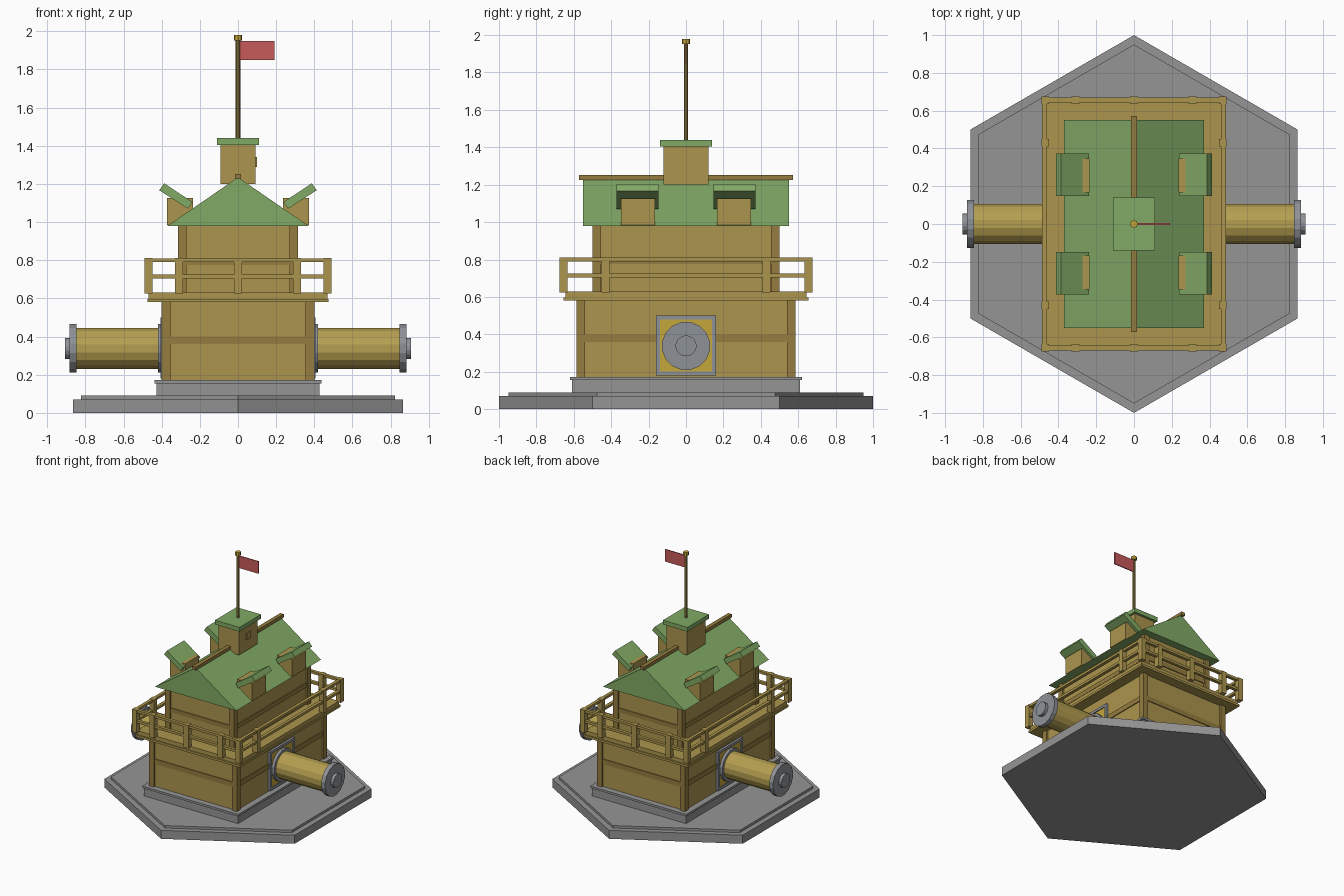
import bpy, bmesh, math

if "Cube" in bpy.data.objects:
    bpy.data.objects.remove(bpy.data.objects["Cube"])


def mat(name, r, g, b):
    m = bpy.data.materials.new(name)
    m.diffuse_color = (r, g, b, 1)
    m.use_nodes = True
    m.node_tree.nodes["Principled BSDF"].inputs["Base Color"].default_value = m.diffuse_color
    return m


STONE = mat("stone grey", .30, .30, .30)
METAL = mat("steel grey", .27, .285, .31)
WOOD = mat("tan wood", .41, .30, .075)
DARK = mat("dark wood", .30, .205, .05)
BARREL = mat("barrel yellow", .46, .345, .08)
GOLD = mat("gold", .56, .385, .045)
GREEN = mat("roof green", .22, .40, .13)
RED = mat("flag red", .57, .10, .10)


def make(name, bm, m):
    bmesh.ops.recalc_face_normals(bm, faces=bm.faces)
    me = bpy.data.meshes.new(name)
    bm.to_mesh(me)
    bm.free()
    me.materials.append(m)
    o = bpy.data.objects.new(name, me)
    bpy.context.collection.objects.link(o)
    return o


def box(name, x0, x1, y0, y1, z0, z1, m):
    bm = bmesh.new()
    bmesh.ops.create_cube(bm, size=1)
    for v in bm.verts:
        v.co = (x0 + (v.co.x + .5) * (x1 - x0), y0 + (v.co.y + .5) * (y1 - y0),
                z0 + (v.co.z + .5) * (z1 - z0))
    return make(name, bm, m)


def cbox(name, hx, hy, z0, z1, m):
    return box(name, -hx, hx, -hy, hy, z0, z1, m)


def prism(name, pts, y0, y1, m):
    """Extrude an x-z outline along y."""
    bm = bmesh.new()
    f = bm.faces.new([bm.verts.new((x, y0, z)) for x, z in pts])
    r = bmesh.ops.extrude_face_region(bm, geom=[f])
    for v in r["geom"]:
        if isinstance(v, bmesh.types.BMVert):
            v.co.y = y1
    return make(name, bm, m)


def cyl(name, r, a, b, n, m, axis="z", cz=0):
    """Cylinder from a to b along z, or along x at height cz."""
    bm = bmesh.new()
    off = math.pi / 2 if axis == "z" else math.pi / n
    rings = []
    for t in (a, b):
        ring = []
        for i in range(n):
            u = off + 2 * math.pi * i / n
            c, s = r * math.cos(u), r * math.sin(u)
            ring.append(bm.verts.new((c, s, t) if axis == "z" else (t, c, cz + s)))
        rings.append(ring)
        bm.faces.new(ring)
    for i in range(n):
        j = (i + 1) % n
        bm.faces.new((rings[0][i], rings[0][j], rings[1][j], rings[1][i]))
    return make(name, bm, m)


# hexagonal base and foundation
cyl("base", 1.0, 0, .07, 6, STONE)
cyl("base_top", .95, .07, .09, 6, STONE)
cbox("foundation", .427, .61, .09, .155, STONE)
cbox("foundation_lip", .437, .62, .155, .172, STONE)


# storeys: walls, corner posts and a horizontal band
def storey(name, hx, hy, z0, z1, b0, b1):
    cbox(name + "_walls", hx - .014, hy - .014, z0, z1, WOOD)
    cbox(name + "_band", hx - .007, hy - .007, b0, b1, DARK)
    for sx in (-1, 1):
        for sy in (-1, 1):
            x, y = sorted((sx * hx, sx * (hx - .045))), sorted((sy * hy, sy * (hy - .045)))
            box(name + "_corner_post", *x, *y, z0, z1, DARK)


storey("lower", .40, .585, .172, .58, .36, .40)
storey("upper", .315, .50, .63, .98, .775, .81)

# deck
cbox("deck_beam", .475, .655, .58, .598, WOOD)
cbox("deck", .468, .645, .598, .63, WOOD)

# railing
for s in (-1, 1):
    for z0, z1 in ((.79, .81), (.705, .725)):
        box("rail_long", s * .473 - .013, s * .473 + .013, -.67, .67, z0, z1, WOOD)
        box("rail_short", -.486, .486, s * .657 - .013, s * .657 + .013, z0, z1, WOOD)
    posts = [(x, s * .655) for x in (-.47, -.31, 0, .31, .47)]
    posts += [(s * .47, y) for y in (-.43, .43)]
    for x, y in posts:
        box("rail_post", x - .021, x + .021, y - .021, y + .021, .625, .812, WOOD)

# main roof and ridge beam
prism("roof", [(-.37, .98), (.37, .98), (0, 1.235)], -.55, .55, GREEN)
cbox("ridge_beam", .016, .572, 1.225, 1.252, DARK)

# dormers with tilted lids
for sx in (-1, 1):
    for sy in (-1, 1):
        x = sorted((sx * .236, sx * .373))
        y = sorted((sy * .167, sy * .348))
        box("dormer", *x, *y, .985, 1.127, WOOD)
        y = sorted((sy * .148, sy * .372))
        lid = [(.238, 1.105), (.387, 1.203), (.413, 1.167), (.262, 1.07)]
        prism("dormer_lid", [(sx * a, b) for a, b in lid], *y, GREEN)

# cupola
cbox("cupola", .093, .12, 1.2, 1.405, WOOD)
cbox("cupola_roof", .111, .14, 1.405, 1.44, GREEN)
box("cupola_window", .09, .099, -.027, .027, 1.288, 1.342, WOOD)

# flag pole
cyl("flag_pole", .012, 1.44, 1.955, 8, DARK)
cyl("finial", .021, 1.952, 1.98, 8, GOLD)
box("flag", .01, .19, -.004, .004, 1.85, 1.95, RED)

# side barrels with frame, flange and cap
for s in (-1, 1):
    def span(a, b):
        return sorted((s * a, s * b))
    box("port_panel", *span(.37, .397), -.145, .145, .195, .485, GOLD)
    for t in (-1, 1):
        box("port_frame_side", *span(.37, .405), *sorted((t * .16, t * .139)), .18, .50, METAL)
        c = .34 + t * .15
        box("port_frame_bar", *span(.37, .405), -.14, .14, c - .0105, c + .0105, METAL)
    for name, r, a, b, m in (("barrel", .109, .38, .86, BARREL),
                             ("barrel_flange", .13, .385, .42, METAL),
                             ("barrel_cap", .13, .847, .883, METAL),
                             ("barrel_hub", .056, .88, .908, METAL)):
        cyl(name, r, *span(a, b), 16, m, "x", .338)
